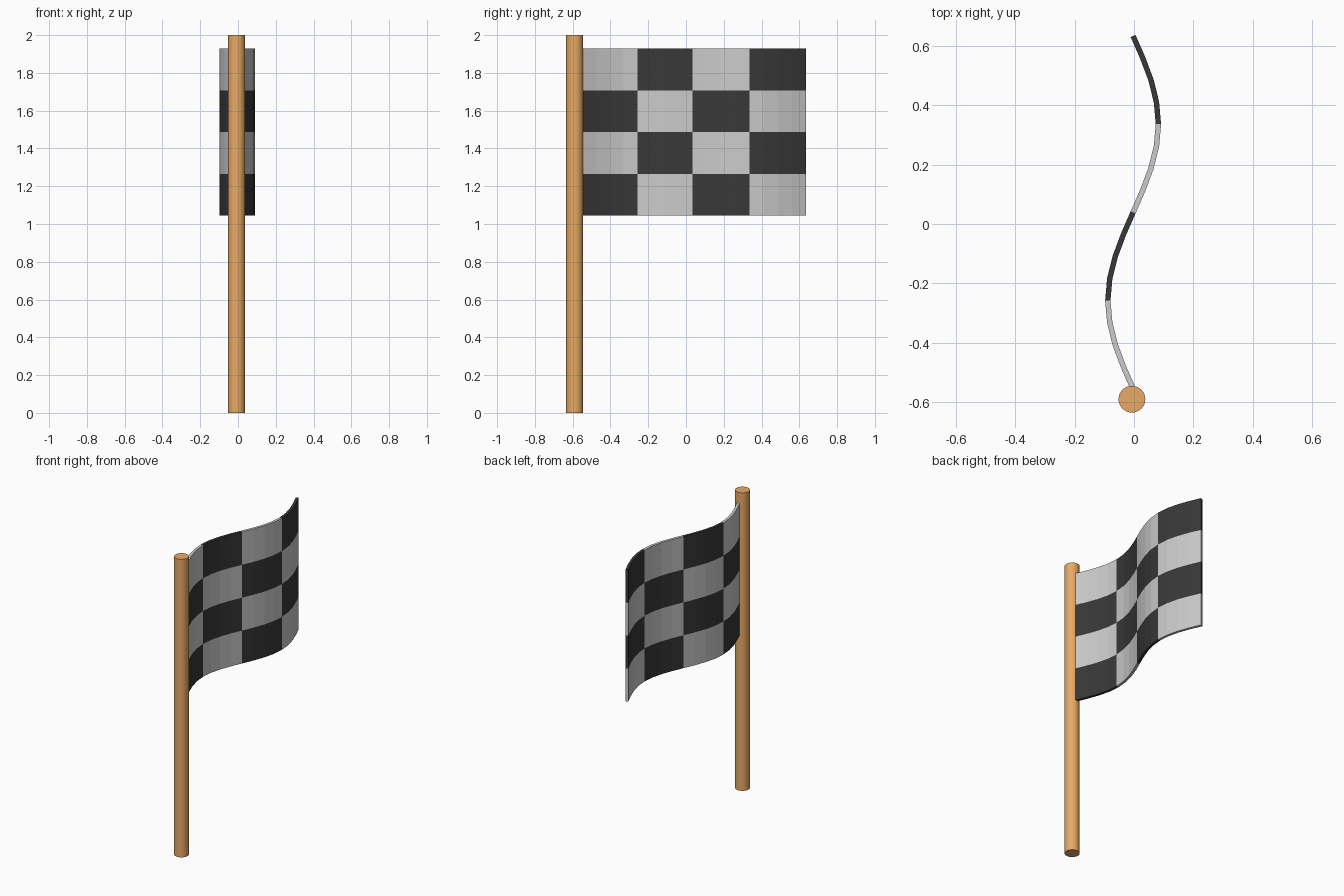
import bpy, bmesh, math

if "Cube" in bpy.data.objects:
    bpy.data.objects.remove(bpy.data.objects["Cube"])

def material(name, rgb):
    m = bpy.data.materials.new(name)
    m.diffuse_color = (*rgb, 1)
    m.use_nodes = True
    m.node_tree.nodes["Principled BSDF"].inputs["Base Color"].default_value = m.diffuse_color
    return m

# Pole
bpy.ops.mesh.primitive_cylinder_add(vertices=32, radius=0.045, depth=2,
                                    location=(-0.007, -0.589, 1))
pole = bpy.context.object
pole.name = "pole"
pole.data.materials.append(material("orange_wood", (0.8, 0.4, 0.13)))
bpy.ops.object.shade_smooth_by_angle()

# Waving cloth: one full sine wave, 4 x 4 checks with 4 strips per check
CHECKS, STRIPS = 4, 4
Y0, Y1, Z0, Z1 = -0.554, 0.632, 1.045, 1.928
N = CHECKS * STRIPS
bm = bmesh.new()
grid = []
for i in range(N + 1):
    t = i / N
    x = -0.003 - 0.085 * math.sin(2 * math.pi * t)
    y = Y0 + (Y1 - Y0) * t
    grid.append([bm.verts.new((x, y, Z0 + (Z1 - Z0) * j / CHECKS))
                 for j in range(CHECKS + 1)])
for i in range(N):
    for j in range(CHECKS):
        f = bm.faces.new((grid[i][j], grid[i + 1][j],
                          grid[i + 1][j + 1], grid[i][j + 1]))
        # Bottom check beside the pole is black
        f.material_index = (i // STRIPS + j + 1) % 2
mesh = bpy.data.meshes.new("flag")
bm.to_mesh(mesh)
bm.free()
flag = bpy.data.objects.new("flag", mesh)
bpy.context.collection.objects.link(flag)
mesh.materials.append(material("light_check", (0.7, 0.7, 0.7)))
mesh.materials.append(material("black_check", (0.04, 0.04, 0.04)))

# Cloth thickness
solid = flag.modifiers.new("thickness", 'SOLIDIFY')
solid.thickness = 0.018
solid.offset = 0
